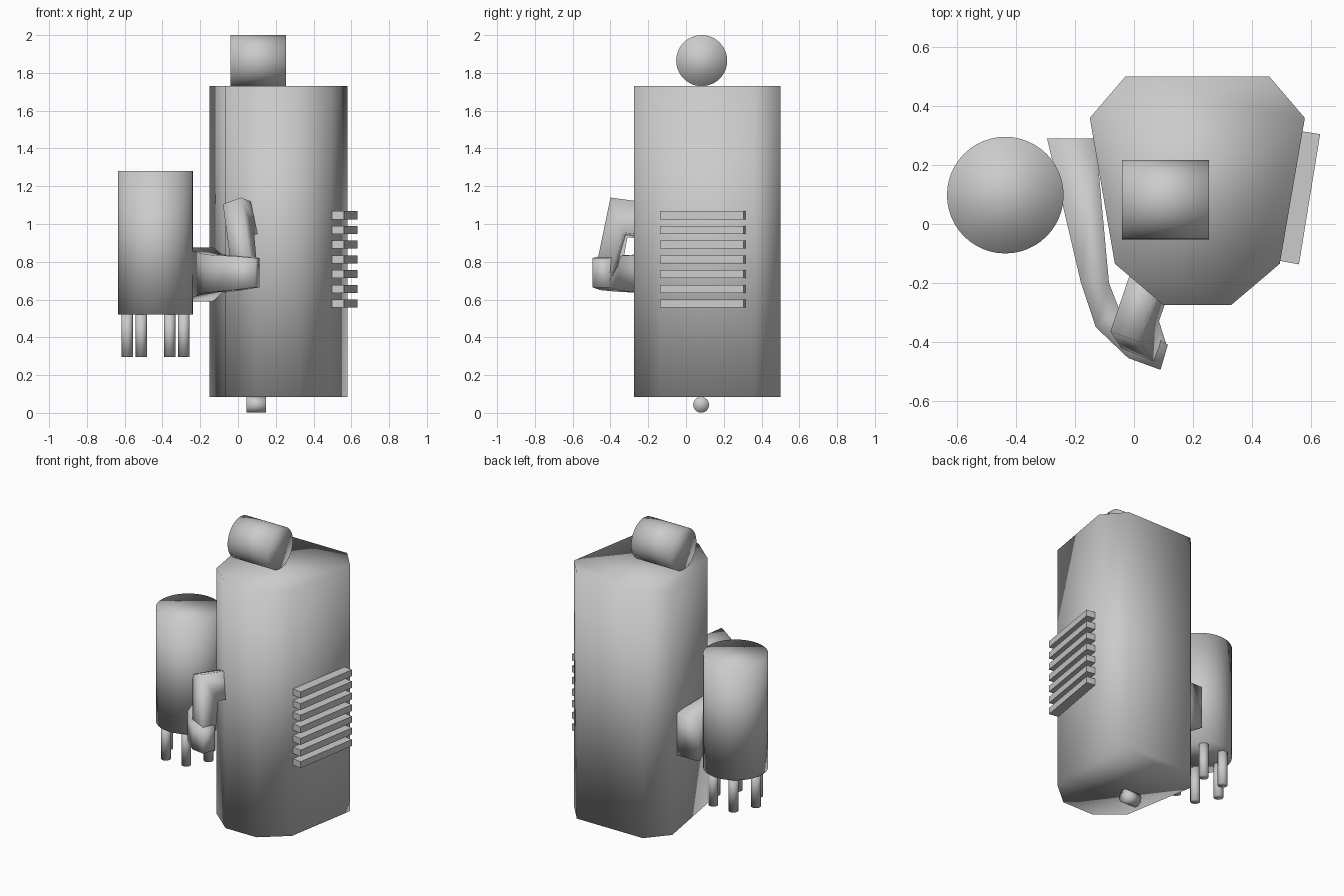
import bpy
import math
from mathutils import Vector, Matrix

cube = bpy.data.objects.get("Cube")
if cube:
    bpy.data.objects.remove(cube, do_unlink=True)

grey = bpy.data.materials.new("light grey")
grey.use_nodes = True
grey.diffuse_color = (0.6, 0.6, 0.6, 1)
grey.node_tree.nodes["Principled BSDF"].inputs["Base Color"].default_value = (0.6, 0.6, 0.6, 1)


def finish(obj, name, smooth=True):
    obj.name = name
    obj.data.materials.clear()
    obj.data.materials.append(grey)
    for poly in obj.data.polygons:
        poly.use_smooth = smooth
    return obj


def loft(name, rings, smooth=True):
    """Join equal-length rings of points into a closed solid."""
    n = len(rings[0])
    verts = [p for ring in rings for p in ring]
    faces = [list(range(n))[::-1], [len(verts) - n + i for i in range(n)]]
    for r in range(len(rings) - 1):
        for i in range(n):
            j = (i + 1) % n
            faces.append([r * n + i, r * n + j, (r + 1) * n + j, (r + 1) * n + i])
    mesh = bpy.data.meshes.new(name)
    mesh.from_pydata(verts, [], faces)
    mesh.update()
    obj = bpy.data.objects.new(name, mesh)
    bpy.context.collection.objects.link(obj)
    # Make all faces point outward
    import bmesh
    bm = bmesh.new()
    bm.from_mesh(mesh)
    bmesh.ops.recalc_face_normals(bm, faces=bm.faces)
    bm.to_mesh(mesh)
    bm.free()
    return finish(obj, name, smooth)


def prism(name, outline, bottom, top, smooth=True):
    return loft(name, [[(x, y, z) for x, y in outline] for z in (bottom, top)], smooth)


def cylinder(name, centre, radius, length, along_x=False, sides=48):
    turn = (0, math.pi / 2, 0) if along_x else (0, 0, 0)
    bpy.ops.mesh.primitive_cylinder_add(vertices=sides, radius=radius, depth=length,
                                        location=centre, rotation=turn)
    return finish(bpy.context.object, name)


# Tall eight-sided body
half = [(0.245, 0.5), (0.365, 0.36), (0.28, -0.135), (0.115, -0.275)]
middle = 0.215
outline = [(middle + x, y) for x, y in half] + [(middle - x, y) for x, y in reversed(half)]
prism("body", outline, 0.085, 1.73)

# Rollers above and below the body
cylinder("top_roller", (0.107, 0.083, 1.865), 0.135, 0.295, along_x=True)
cylinder("bottom_peg", (0.097, 0.08, 0.043), 0.042, 0.105, along_x=True, sides=32)

# Side tank standing on a ring of pegs
tank = Vector((-0.437, 0.098, 0.9))
cylinder("side_tank", tank, 0.198, 0.76)
for i in range(6):
    spoke = Matrix.Rotation(i * math.pi / 3, 3, 'Z') @ Vector((0.15, 0, -0.48))
    cylinder(f"tank_peg_{i + 1}", tank + spoke, 0.03, 0.25, sides=24)

# Stack of cooling fins on the left flank
fin = [(0.495, -0.125), (0.56, -0.137), (0.632, 0.305), (0.568, 0.315)]
for i in range(7):
    low = 0.557 + i * 0.078
    prism(f"fin_{i + 1}", fin, low, low + 0.043, smooth=False)

# Lower arm: outer and inner plan points, then bottom and top heights
sections = [((-0.295, 0.29), (-0.13, 0.29), 0.59, 0.875),
            ((-0.18, -0.2), (-0.085, -0.2), 0.635, 0.84),
            ((-0.13, -0.35), (-0.05, -0.29), 0.64, 0.835),
            ((-0.02, -0.455), (0.03, -0.36), 0.65, 0.83),
            ((0.09, -0.495), (0.115, -0.41), 0.665, 0.82)]
loft("lower_arm", [[(*a, lo), (*b, lo), (*b, hi), (*a, hi)] for a, b, lo, hi in sections])

# Upper arm rises from the elbow and bends back into the body
elbow = [(-0.02, -0.455, 0.66), (0.09, -0.495, 0.68), (0.11, -0.41, 0.67), (0, -0.36, 0.66)]
bend = [(-0.08, -0.365, 1.105), (0.015, -0.4, 1.14), (0.085, -0.33, 0.955), (-0.04, -0.31, 0.93)]
wrist = [tuple(Vector(p) + Vector((0.075, 0.22, -0.03))) for p in bend]
loft("upper_arm", [elbow, bend, wrist])
